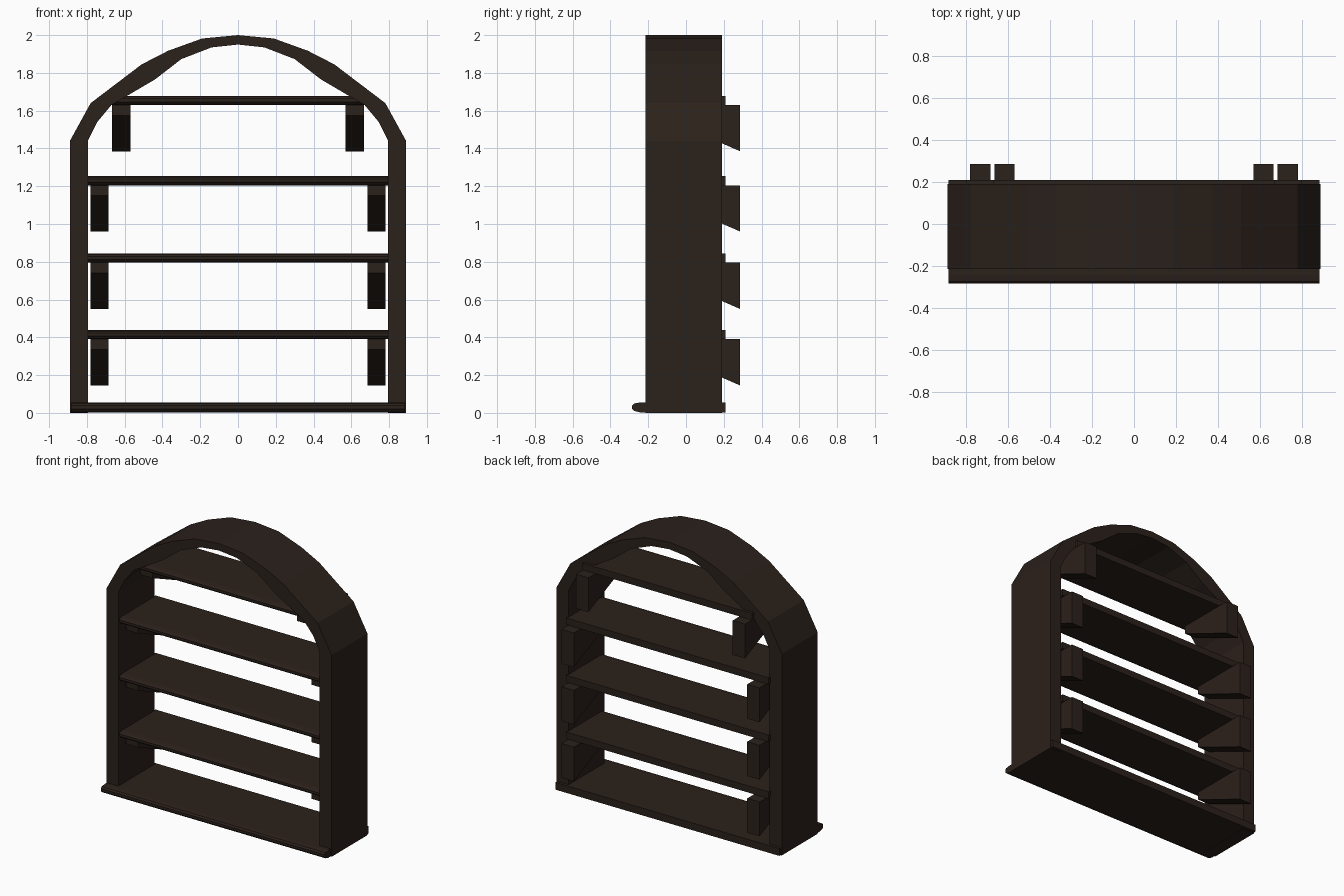
import bpy, bmesh

if "Cube" in bpy.data.objects:
    bpy.data.objects.remove(bpy.data.objects["Cube"])

wood = bpy.data.materials.new("dark_wood")
wood.diffuse_color = (0.024, 0.015, 0.011, 1)
wood.use_nodes = True
wood.node_tree.nodes["Principled BSDF"].inputs["Base Color"].default_value = wood.diffuse_color


def prism(name, outline, to_a, to_b):
    """Extrude a closed 2D outline between two mapped planes."""
    bm = bmesh.new()
    a = [bm.verts.new(to_a(*p)) for p in outline]
    b = [bm.verts.new(to_b(*p)) for p in outline]
    bm.faces.new(a)
    bm.faces.new(b[::-1])
    n = len(outline)
    for i in range(n):
        j = (i + 1) % n
        bm.faces.new((a[j], a[i], b[i], b[j]))
    bmesh.ops.recalc_face_normals(bm, faces=bm.faces)
    me = bpy.data.meshes.new(name)
    bm.to_mesh(me)
    bm.free()
    me.materials.append(wood)
    ob = bpy.data.objects.new(name, me)
    bpy.context.collection.objects.link(ob)
    return ob


def along_x(name, outline, x0, x1):
    return prism(name, outline, lambda y, z: (x0, y, z), lambda y, z: (x1, y, z))


# Arched frame: right half profile, mirrored and extruded in depth
outer = [(0.89, 0), (0.89, 1.44), (0.78, 1.64), (0.51, 1.845), (0.37, 1.917), (0.19, 1.982)]
inner = [(0.795, 0), (0.795, 1.44), (0.745, 1.54), (0.67, 1.63), (0.44, 1.765), (0.30, 1.873), (0.14, 1.935)]
flip = lambda pts: [(-x, z) for x, z in pts]
arch = outer + [(0, 2)] + flip(outer)[::-1] + flip(inner) + [(0, 1.95)] + inner[::-1]
prism("arched_frame", arch, lambda x, z: (x, -0.215, z), lambda x, z: (x, 0.19, z))


# Boards with a rounded nose at the front
def board(name, half, front, z0, z1):
    h = z1 - z0
    nose = [(front + 0.04, z0), (front + 0.01, z0 + 0.15 * h), (front, z0 + 0.35 * h),
            (front, z0 + 0.7 * h), (front + 0.01, z0 + 0.9 * h), (front + 0.04, z1)]
    return along_x(name, nose + [(0.21, z1), (0.21, z0)], -half, half)


board("base_board", 0.885, -0.285, 0.003, 0.055)

# Shelves, each with a pair of wedge brackets underneath
levels = [(0.39, 0.80, 0.685), (0.795, 0.80, 0.685), (1.205, 0.80, 0.685), (1.63, 0.67, 0.57)]
for i, (z, half, bx) in enumerate(levels, 1):
    board(f"shelf_{i}", half, -0.205, z, z + 0.048)
    wedge = [(-0.15, z), (0.287, z), (0.287, z - 0.245), (-0.15, z - 0.055)]
    for side, s in (("left", -1), ("right", 1)):
        along_x(f"bracket_{i}_{side}", wedge, s * bx, s * (bx + 0.097))
